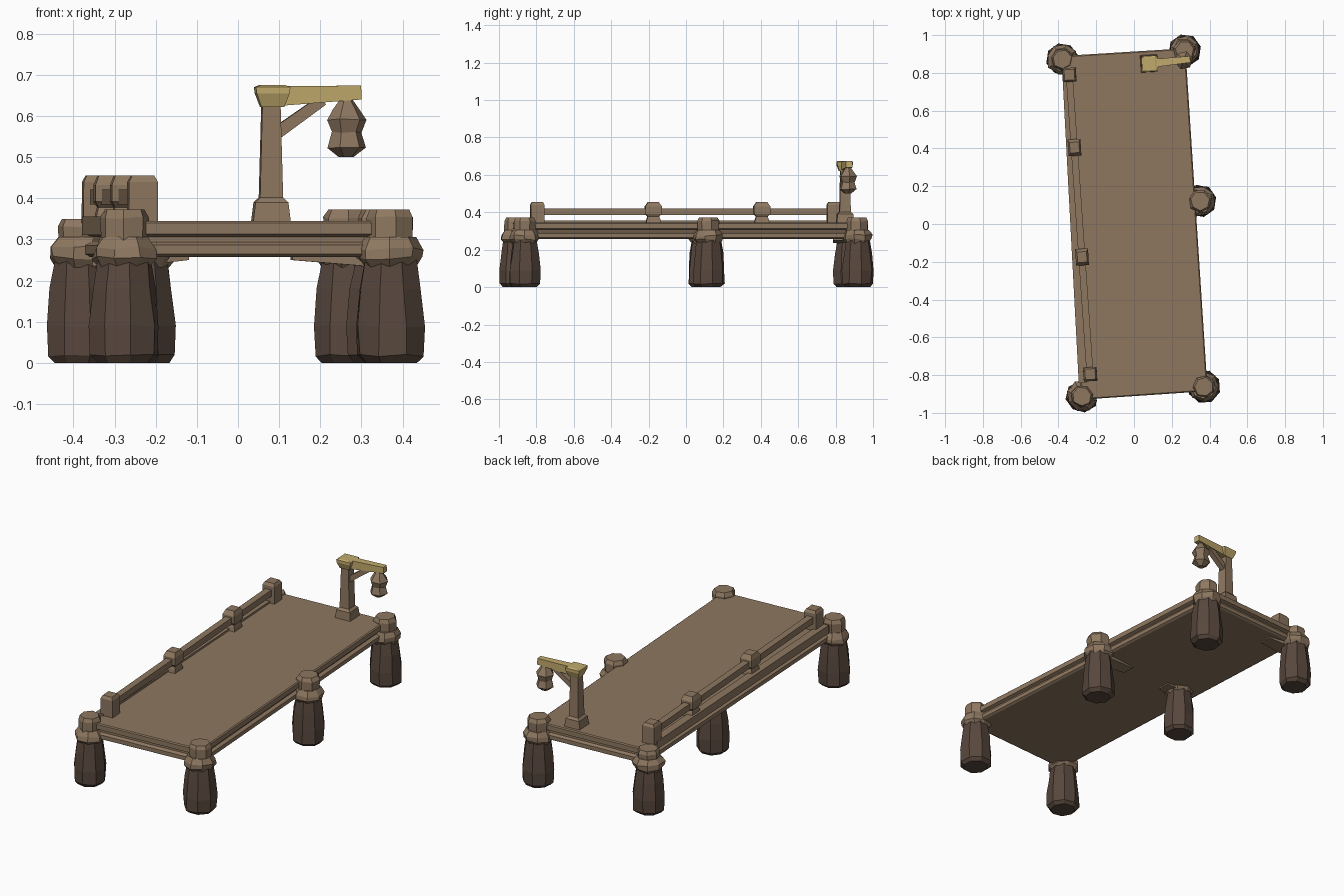
import bpy, bmesh, math, random
from mathutils import Vector

if "Cube" in bpy.data.objects:
    bpy.data.objects.remove(bpy.data.objects["Cube"])

random.seed(4)


def material(name, rgb):
    m = bpy.data.materials.new(name)
    m.diffuse_color = (*rgb, 1)
    m.use_nodes = True
    m.node_tree.nodes["Principled BSDF"].inputs["Base Color"].default_value = m.diffuse_color
    return m


WOOD = material("weathered wood", (0.27, 0.187, 0.118))
DARK = material("dark wet wood", (0.098, 0.064, 0.047))
YELLOW = material("yellow wood", (0.53, 0.40, 0.15))


def loft(name, rings, mat):
    """Closed solid through a stack of equally sized rings of points."""
    bm = bmesh.new()
    rows = [[bm.verts.new(p) for p in ring] for ring in rings]
    n = len(rows[0])
    for lo, hi in zip(rows, rows[1:]):
        for i in range(n):
            j = (i + 1) % n
            bm.faces.new((lo[i], lo[j], hi[j], hi[i]))
    bm.faces.new(rows[0][::-1])
    bm.faces.new(rows[-1])
    bmesh.ops.recalc_face_normals(bm, faces=bm.faces)
    me = bpy.data.meshes.new(name)
    bm.to_mesh(me)
    bm.free()
    me.materials.append(mat)
    ob = bpy.data.objects.new(name, me)
    bpy.context.collection.objects.link(ob)
    return ob


def turned(name, x, y, profile, mat, sides=8, jitter=0.0, turn=0.0):
    """Rough carved column from (radius, z) pairs."""
    rings = []
    for k, (r, z) in enumerate(profile):
        ring = []
        for i in range(sides):
            a = turn + math.tau * i / sides
            rr = r * (1 + random.uniform(-jitter, jitter))
            dz = random.uniform(-jitter, jitter) * 0.06 if 0 < k < len(profile) - 1 else 0
            ring.append((x + rr * math.cos(a), y + rr * math.sin(a), z + dz))
        rings.append(ring)
    return loft(name, rings, mat)


def beam(name, a, b, size_a, size_b, mat):
    """Tapered bar from a to b; sizes are (width, height)."""
    a, b = Vector(a), Vector(b)
    d = (b - a).normalized()
    side = d.cross(Vector((0, 0, 1))).normalized()
    up = side.cross(d)
    rings = [[p + side * w / 2 * s + up * h / 2 * t
              for s, t in ((-1, -1), (1, -1), (1, 1), (-1, 1))]
             for p, (w, h) in ((a, size_a), (b, size_b))]
    return loft(name, rings, mat)


def block(name, x, y, layers, mat, turn=math.radians(3.5)):
    """Square post from (half width x, half width y, z) layers."""
    c, s = math.cos(turn), math.sin(turn)
    rings = [[(x + c * i * hx - s * j * hy, y + s * i * hx + c * j * hy, z)
              for i, j in ((-1, -1), (1, -1), (1, 1), (-1, 1))]
             for hx, hy, z in layers]
    return loft(name, rings, mat)


# Deck slab with a groove running round its edge
corners = [(-0.28, -0.93), (0.39, -0.885), (0.272, 0.93), (-0.375, 0.89)]
inward = [(1, 1), (-1, 1), (-1, -1), (1, -1)]
deck_profile = [(0.012, 0.257), (0, 0.264), (0, 0.286), (0.018, 0.294),
                (0.018, 0.306), (0, 0.313), (0, 0.34), (0.006, 0.345)]
loft("deck", [[(x + o * i, y + o * j, z) for (x, y), (i, j) in zip(corners, inward)]
              for o, z in deck_profile], WOOD)

# Raised curb under the railing
beam("edge_curb", (-0.27, -0.84, 0.333), (-0.357, 0.80, 0.333),
     (0.045, 0.045), (0.045, 0.045), WOOD)

# Support piles: dark trunk, bulging collar, narrower cap
piles = [("front_left", -0.275, -0.912, 0.373), ("front_right", 0.37, -0.862, 0.373),
         ("middle_right", 0.35, 0.122, 0.373), ("back_right", 0.268, 0.918, 0.373),
         ("back_left", -0.38, 0.872, 0.35), ("middle_left", -0.232, 0.095, 0.31)]
for name, x, y, top in piles:
    turn = random.uniform(0, 0.7)
    turned(name + "_trunk", x, y,
           [(0.066, 0.0), (0.084, 0.018), (0.086, 0.09), (0.077, 0.18), (0.066, 0.25)],
           DARK, 8, 0.05, turn)
    turned(name + "_collar", x, y,
           [(0.062, 0.232), (0.079, 0.255), (0.081, 0.278), (0.062, 0.306)],
           WOOD, 8, 0.08, turn + 0.3)
    if top > 0.32:
        turned(name + "_cap", x, y,
               [(0.058, 0.295), (0.061, top - 0.02), (0.05, top)], WOOD, 7, 0.05, turn)

# Wedge brackets under the deck
for name, a, b in [("middle_right_bracket", (0.31, 0.12, 0.252), (0.13, 0.11, 0.256)),
                   ("middle_left_bracket", (-0.25, 0.095, 0.252), (-0.12, 0.10, 0.256)),
                   ("back_left_bracket", (-0.35, 0.83, 0.252), (-0.22, 0.82, 0.256))]:
    beam(name, a, b, (0.09, 0.034), (0.07, 0.012), WOOD)

# Railing: square end posts, waisted middle posts, one rail
for name, x, y in [("rail_post_front", -0.232, -0.795), ("rail_post_back", -0.342, 0.79)]:
    block(name, x, y, [(0.036, 0.036, 0.34), (0.035, 0.037, 0.44), (0.027, 0.028, 0.455)], WOOD)
for name, x, y in [("rail_post_middle_1", -0.275, -0.175), ("rail_post_middle_2", -0.315, 0.405)]:
    block(name, x, y, [(0.034, 0.04, 0.34), (0.03, 0.036, 0.362), (0.026, 0.03, 0.378),
                       (0.034, 0.044, 0.392), (0.034, 0.044, 0.432), (0.025, 0.028, 0.455)], WOOD)
beam("hand_rail", (-0.234, -0.78, 0.403), (-0.342, 0.78, 0.403),
     (0.036, 0.036), (0.036, 0.036), WOOD)

# Lamp post with flared foot and yellow-topped head
block("lamp_post", 0.08, 0.85, [(0.046, 0.046, 0.34), (0.04, 0.042, 0.39), (0.028, 0.03, 0.402),
                                (0.022, 0.025, 0.63)], WOOD)
block("lamp_post_head", 0.083, 0.848, [(0.028, 0.03, 0.622), (0.04, 0.042, 0.655),
                                       (0.042, 0.042, 0.67), (0.03, 0.034, 0.675)], YELLOW)
beam("lamp_arm", (0.09, 0.85, 0.648), (0.298, 0.872, 0.657), (0.045, 0.048), (0.034, 0.034), YELLOW)
beam("lamp_brace", (0.09, 0.852, 0.556), (0.205, 0.862, 0.638), (0.03, 0.03), (0.03, 0.026), WOOD)

# Hanging lantern
turned("lantern", 0.263, 0.866,
       [(0.018, 0.50), (0.047, 0.522), (0.037, 0.56), (0.049, 0.592), (0.032, 0.618), (0.014, 0.642)],
       WOOD, 6, 0.04, 0.2)
